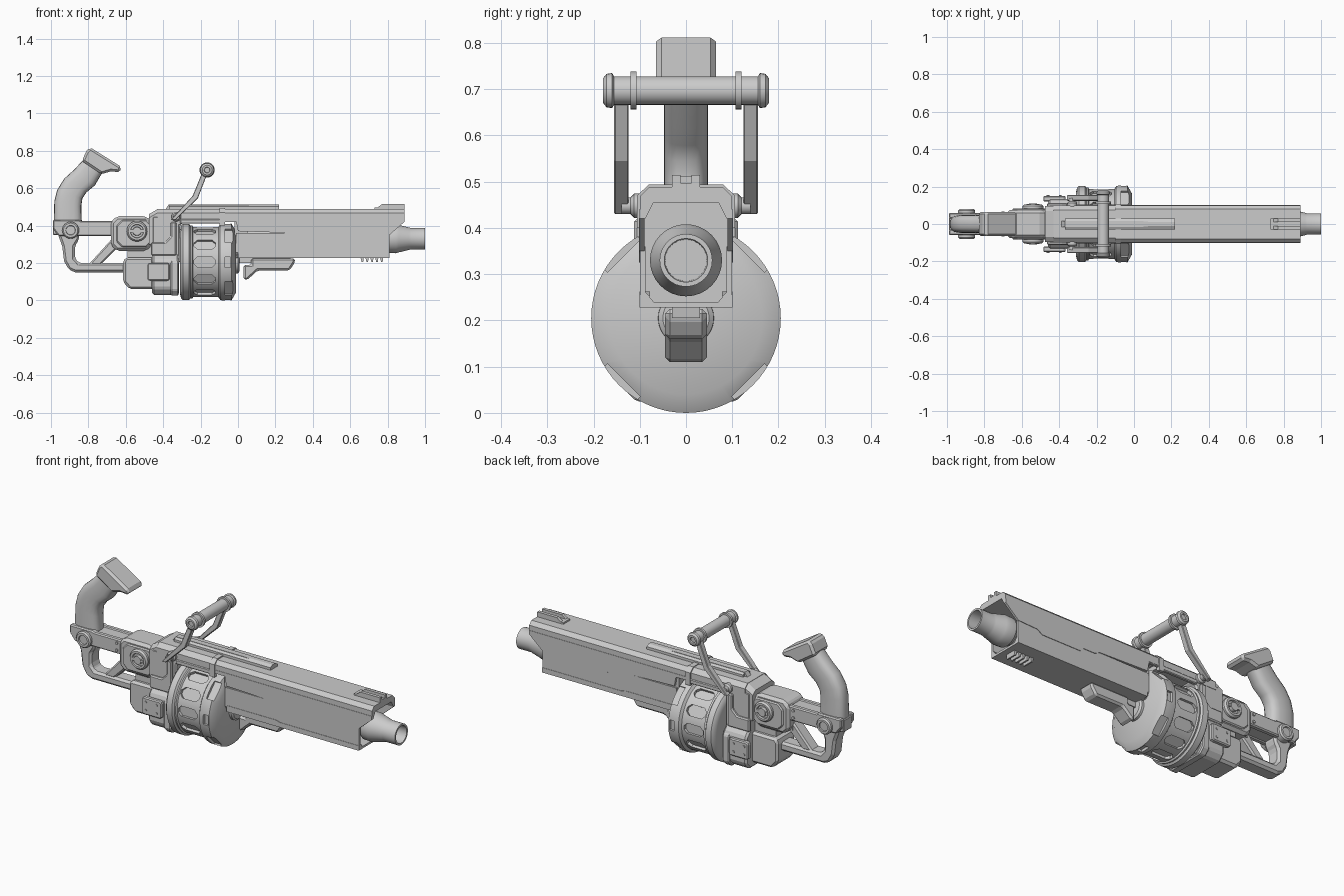
import bpy, bmesh
from math import sin, cos, pi, radians, copysign
from mathutils import Vector, Matrix

if "Cube" in bpy.data.objects:
    bpy.data.objects.remove(bpy.data.objects["Cube"])


def finish(name, bm, bevel=0.0, smooth=False):
    bmesh.ops.recalc_face_normals(bm, faces=bm.faces)
    me = bpy.data.meshes.new(name)
    bm.to_mesh(me)
    bm.free()
    ob = bpy.data.objects.new(name, me)
    bpy.context.collection.objects.link(ob)
    if bevel:
        m = ob.modifiers.new("bevel", 'BEVEL')
        m.width, m.segments, m.limit_method = bevel, 1, 'ANGLE'
    if smooth:
        bpy.ops.object.select_all(action='DESELECT')
        bpy.context.view_layer.objects.active = ob
        ob.select_set(True)
        bpy.ops.object.shade_smooth_by_angle(angle=radians(32))
    return ob


def loft(name, rings, bevel=0.0, smooth=False, closed=False):
    """Skin matching rings of points, capping the ends."""
    bm = bmesh.new()
    vs = [[bm.verts.new(p) for p in r] for r in rings]
    n = len(vs[0])
    for a, b in zip(vs, vs[1:] + ([vs[0]] if closed else [])):
        for i in range(n):
            bm.faces.new((a[i], a[(i + 1) % n], b[(i + 1) % n], b[i]))
    if not closed:
        bm.faces.new(vs[0])
        bm.faces.new(vs[-1])
    return finish(name, bm, bevel, smooth)


def side(name, pts, y0, y1, bevel=0.0):
    """Extrude an x-z outline across y."""
    return loft(name, [[(x, y, z) for x, z in pts] for y in (y0, y1)], bevel)


def both(name, pts, y0, y1, bevel=0.0):
    for s, tag in ((-1, "right"), (1, "left")):
        side(f"{name}_{tag}", pts, s * y0, s * y1, bevel)


def along(name, pts, x0, x1, bevel=0.0):
    """Extrude a y-z outline along x."""
    return loft(name, [[(x, y, z) for y, z in pts] for x in (x0, x1)], bevel)


def lathe(name, prof, c, axis='X', seg=32, sign=1, closed=False):
    """Revolve (axial, radius) pairs about an axis through c."""
    rings = []
    for t, r in prof:
        ring = []
        for i in range(seg):
            u, v = r * cos(2 * pi * i / seg), r * sin(2 * pi * i / seg)
            ring.append(Vector(c) + (Vector((t, u, v)) if axis == 'X' else Vector((u, sign * t, v))))
        rings.append(ring)
    return loft(name, rings, smooth=True, closed=closed)


def rect(x0, x1, z0, z1, c=0.0):
    if not c:
        return [(x0, z0), (x1, z0), (x1, z1), (x0, z1)]
    return [(x0 + c, z0), (x1 - c, z0), (x1, z0 + c), (x1, z1 - c),
            (x1 - c, z1), (x0 + c, z1), (x0, z1 - c), (x0, z0 + c)]


def mirror_outline(half):
    return half + [(-y, z) for y, z in reversed(half)]


# barrel and muzzle
lathe("barrel", [(0, .06), (.78, .06), (.80, .076), (.845, .078), (.86, .073), (.915, .06),
                 (.925, .057), (1.0, .057), (1.0, .047), (.85, .045)], (0, 0, .33))

# barrel shroud: roof channel, stepped side panels and lower trough
along("shroud_roof", mirror_outline([(.08, .488), (.10, .468), (.10, .42), (.088, .42), (.07, .455)]), -.08, .89)
both("shroud_side_panel", [(-.08, .425), (-.01, .425), (0, .37), (.30, .36), (.33, .345), (.40, .345),
                           (.42, .325), (.66, .325), (.69, .345), (.81, .35), (.89, .42), (.89, .44), (-.08, .44)],
     .09, .102)
trough = [(.099, .36), (.099, .255), (.078, .228)]
along("shroud_trough", mirror_outline(trough + [])[0:3] + [(-.078, .228), (-.099, .255), (-.099, .36),
      (-.088, .36), (-.088, .262), (-.07, .24), (.07, .24), (.088, .262), (.088, .36)], -.01, .81)
both("trough_rail", [(0, .228), (.81, .228), (.81, .255), (.33, .255), (.30, .262), (0, .262)], .078, .101)
side("shroud_back_wall", rect(-.02, .05, .24, .46), -.09, .09)

# sights
along("rear_sight_rail", mirror_outline([(.012, .512), (.03, .502), (.03, .48)]), -.37, .22)
side("sight_rail_ridge", [(-.39, .485), (.22, .485), (.20, .503), (.05, .512), (-.37, .512)], -.016, .016)
both("front_sight_fin", [(.73, .485), (.89, .485), (.89, .515), (.77, .515)], .012, .03)
side("front_sight_base", rect(.73, .89, .48, .497), -.03, .03)

# vent teeth under the shroud
for i in range(5):
    x = .655 + i * .026
    side(f"vent_tooth_{i}", [(x, .23), (x + .018, .23), (x + .014, .205), (x + .006, .205)], -.03, .03)

# forward grip
side("forward_grip", [(.03, .19), (.03, .11), (.05, .11), (.105, .16), (.275, .16), (.305, .205),
                      (.305, .225), (.07, .225), (.07, .19)], -.045, .045, .012)
side("forward_grip_neck", rect(-.02, .28, .20, .235), -.022, .022)

# drum magazine with slots and rim notches
DC = Vector((0, 0, .205))
drum = lathe("drum", [(-.31, .17), (-.305, .193), (-.295, .204), (-.262, .204), (-.25, .188), (-.105, .188),
                      (-.095, .202), (-.085, .205), (-.035, .205), (-.012, .165)], DC, seg=64)
bm = bmesh.new()


def cut_prism(outline, r0, r1, ang):
    """Radial cutter with an (x, tangent) outline."""
    rot = Matrix.Rotation(ang, 4, 'X')
    lo, hi = [[bm.verts.new(DC + rot @ Vector((x, r, t))) for x, t in outline] for r in (r0, r1)]
    n = len(outline)
    bm.faces.new(lo)
    bm.faces.new(hi)
    for i in range(n):
        bm.faces.new((lo[i], lo[(i + 1) % n], hi[(i + 1) % n], hi[i]))


for k in range(12):
    cut_prism(rect(-.235, -.12, -.028, .028, .018), .172, .25, radians(30 * k))
for k in range(8):
    w = .05 if k % 2 else .028
    cut_prism(rect(-.07, -.04 if k % 2 == 0 else .02, -w, w), .19, .25, radians(45 * k))
cutter = finish("drum_cutter", bm)
cutter.hide_render = True
cutter.hide_viewport = True
mod = drum.modifiers.new("slots", 'BOOLEAN')
mod.object, mod.operation, mod.solver = cutter, 'DIFFERENCE', 'EXACT'
drum.modifiers.move(len(drum.modifiers) - 1, 0)
lathe("drum_hub", [(-.05, .062), (0, .06), (.008, .05)], DC)
lathe("drum_band", [(-.262, .192), (-.245, .196), (-.24, .188), (-.26, .18)], DC, seg=64, closed=True)

# receiver
along("receiver_top", mirror_outline([(.075, .49), (.10, .468), (.10, .425)]), -.43, -.08)
loft("receiver_rear_slope", [[(x, y, z) for y, z in mirror_outline([(.07, t), (.095, t - .02), (.095, .30)])]
                             for x, t in ((-.475, .462), (-.43, .488))])
side("receiver_body", [(-.46, .20), (-.31, .20), (-.31, .40), (-.28, .425), (-.28, .45), (-.46, .45)], -.098, .098, .008)
both("receiver_cheek", [(-.465, .24), (-.33, .24), (-.33, .42), (-.36, .42), (-.36, .34), (-.39, .31),
                        (-.465, .31)], .09, .112, .006)
along("receiver_clamp", mirror_outline([(.08, .494), (.106, .47), (.106, .40), (.09, .40), (.07, .45)]), -.10, -.07)
both("receiver_skirt", rect(-.31, -.09, .41, .435), .085, .105, .004)

# lower frame behind the drum, with hinge plates and bolts
along("lower_frame", rect(-.13, .13, .03, .25, .035), -.46, -.315, .01)
along("lower_frame_plate", rect(-.138, .138, .025, .23, .03), -.36, -.318, .006)
both("hinge_plate", rect(-.485, -.365, .105, .20, .008), .12, .15, .006)
for s in (-1, 1):
    for i, (x, z) in enumerate(((-.46, .13), (-.46, .175), (-.395, .13), (-.395, .175))):
        lathe(f"hinge_bolt_{i}_{s}", [(.14, .007), (.154, .007)], (x, 0, z), 'Y', 10, s)

# rear blocks
side("rear_upper_block", rect(-.68, -.46, .265, .45, .03), -.075, .075, .015)
both("rear_upper_plate", rect(-.65, -.46, .285, .43, .03), .07, .084, .006)
side("rear_lower_block", [(-.615, .10), (-.58, .06), (-.45, .06), (-.45, .23), (-.60, .23), (-.615, .21)], -.08, .08, .015)
side("block_bridge", rect(-.59, -.44, .20, .30), -.055, .055)

# side dials on the rear block and pivot caps on the stock
for s, tag in ((-1, "right"), (1, "left")):
    lathe("dial_" + tag, [(.06, .055), (.095, .055), (.105, .047), (.105, .036), (.094, .034), (.094, .024),
                          (.11, .022), (.11, .012)], (-.54, 0, .37), 'Y', 28, s)
    lathe("stock_pivot_" + tag, [(.04, .045), (.072, .045), (.08, .038), (.08, .026), (.073, .024)],
          (-.895, 0, .375), 'Y', 24, s)
    side("dial_bar_" + tag, rect(-.575, -.505, .362, .378), s * .09, s * .108)
    for i, z in enumerate((.365, .405)):
        lathe(f"rail_bolt_{i}_{tag}", [(.05, .008), (.066, .008)], (-.70, 0, z), 'Y', 10, s)

# stock: upper rails, rear guard and diagonal brace
side("stock_core", rect(-.99, -.65, .35, .42), -.035, .035, .004)
both("stock_rail", [(-.99, .385), (-.96, .345), (-.66, .345), (-.66, .425), (-.84, .425), (-.85, .43),
                    (-.99, .43)], .03, .06, .006)
side("stock_guard", [(-.965, .36), (-.94, .29), (-.93, .21), (-.905, .165), (-.87, .15), (-.60, .15), (-.60, .20),
                     (-.85, .20), (-.872, .225), (-.872, .29), (-.85, .325), (-.85, .36)], -.042, .042, .012)
side("stock_brace", [(-.80, .19), (-.735, .19), (-.61, .315), (-.61, .35), (-.655, .35)], -.035, .035, .008)
side("stock_joint", rect(-.68, -.60, .28, .36), -.04, .04)

# curved rear handle, lofted through pairs of back and front edge points
edges = [(-.985, .42, -.835, .42), (-.982, .53, -.838, .50), (-.967, .59, -.832, .545), (-.93, .65, -.81, .578),
         (-.875, .70, -.765, .615), (-.838, .74, -.73, .675), (-.81, .77, -.69, .71)]
rings = []
for i, (ax, az, bx, bz) in enumerate(edges):
    a, b, ring = Vector((ax, 0, az)), Vector((bx, 0, bz)), []
    for k in range(20):
        c, s = cos(2 * pi * k / 20), sin(2 * pi * k / 20)
        c, s = copysign(abs(c) ** .7, c), copysign(abs(s) ** .7, s)
        ring.append((a + b) / 2 + (b - a) / 2 * c + Vector((0, .048 * s, 0)))
    rings.append(ring)
loft("rear_handle", rings, smooth=True)
side("rear_handle_pad", [(-.835, .745), (-.81, .80), (-.79, .818), (-.625, .715), (-.63, .685), (-.68, .69),
                         (-.73, .675)], -.065, .065, .012)

# carry handle: bent arms, base pivots and cross grip
both("carry_arm", [(-.36, .43), (-.335, .43), (-.215, .545), (-.155, .70), (-.185, .70), (-.242, .56)], .124, .156, .003)
for s, tag in ((-1, "right"), (1, "left")):
    lathe("carry_pivot_" + tag, [(.08, .026), (.112, .026), (.12, .018), (.14, .018)], (-.33, 0, .448), 'Y', 20, s)
    lathe("carry_collar_" + tag, [(.107, .041), (.12, .041)], (-.165, 0, .697), 'Y', 24, s)
    lathe("carry_end_cap_" + tag, [(.155, .03), (.16, .038), (.172, .036), (.18, .026), (.18, .016), (.172, .014)],
          (-.165, 0, .697), 'Y', 24, s)
lathe("carry_grip", [(-.165, .031), (.165, .031)], (-.165, 0, .697), 'Y', 24)
